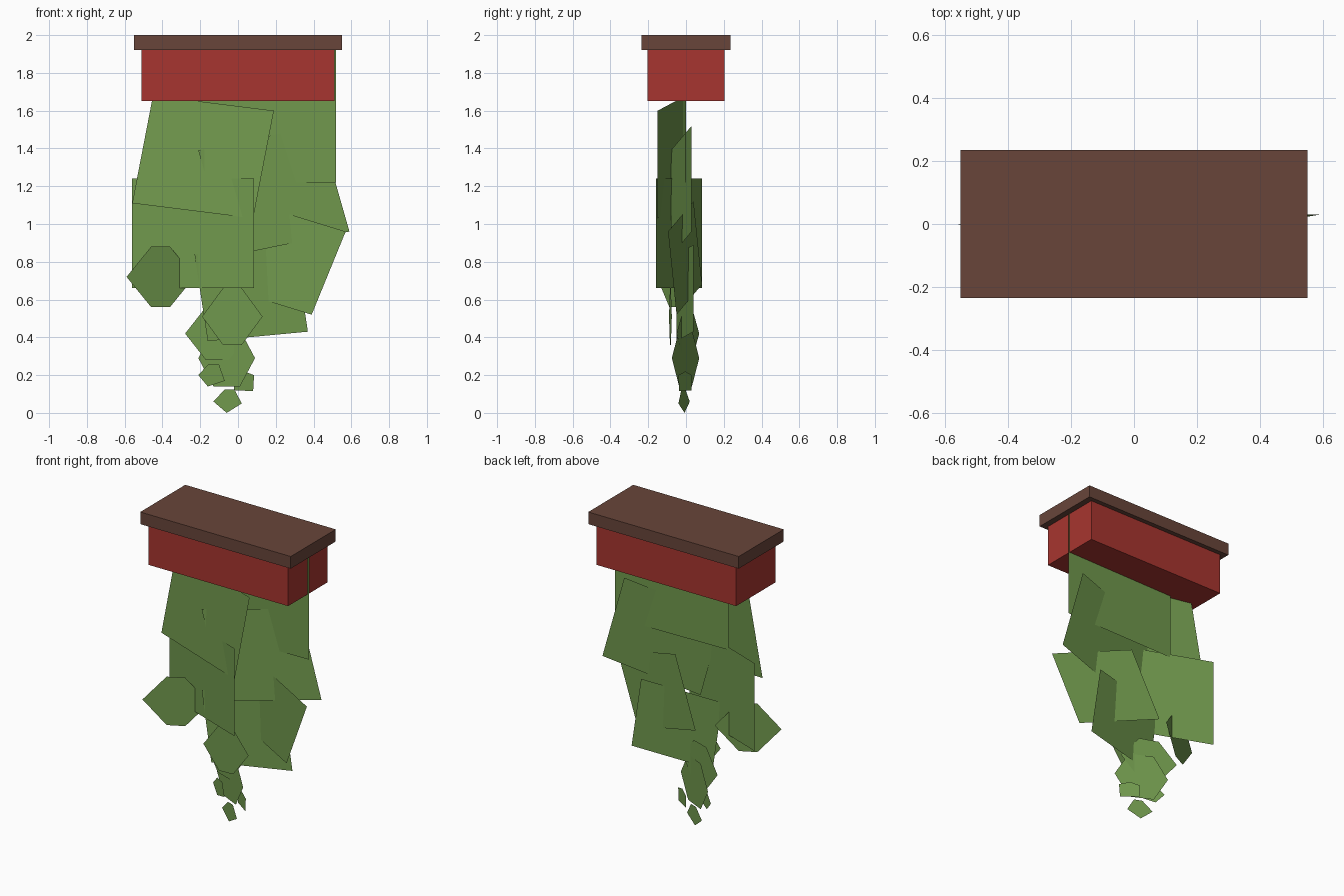
import bpy
import bmesh
from mathutils import Vector

cube = bpy.data.objects.get("Cube")
if cube:
    bpy.data.objects.remove(cube, do_unlink=True)


def make_material(name, colour):
    material = bpy.data.materials.new(name)
    material.use_nodes = True
    rgba = (*colour, 1)
    material.diffuse_color = rgba
    for node in material.node_tree.nodes:
        if node.type == 'BSDF_PRINCIPLED':
            node.inputs["Base Color"].default_value = rgba
    return material


red = make_material("planter red", (.39, .036, .029))
brown = make_material("rim brown", (.14, .06, .042))
green = make_material("leaf green", (.165, .32, .075))


def make_object(name, bm, material):
    mesh = bpy.data.meshes.new(name)
    bm.to_mesh(mesh)
    bm.free()
    mesh.materials.append(material)
    obj = bpy.data.objects.new(name, mesh)
    bpy.context.collection.objects.link(obj)
    return obj


def box(name, width, depth, bottom, top, material):
    bm = bmesh.new()
    bmesh.ops.create_cube(bm, size=1)
    bmesh.ops.scale(bm, vec=(width, depth, top - bottom), verts=bm.verts)
    bmesh.ops.translate(bm, vec=(0, 0, (top + bottom) / 2), verts=bm.verts)
    return make_object(name, bm, material)


def card(name, points):
    bm = bmesh.new()
    bm.faces.new([bm.verts.new(p) for p in points])
    return make_object(name, bm, green)


def leaf_sheet(name, first, corner, last):
    """Parallelogram from three corners; the fourth is implied."""
    first, corner, last = Vector(first), Vector(corner), Vector(last)
    return card(name, [first, corner, last, first + last - corner])


def leaf(name, outline, y_left, y_right):
    """Flat outline in x and z, swung about the vertical from y_left to y_right."""
    left = min(x for x, z in outline)
    right = max(x for x, z in outline)
    slope = (y_right - y_left) / (right - left)
    return card(name, [(x, y_left + slope * (x - left), z) for x, z in outline])


def hex_leaf(name, x, z, half_width, half_height, flat, y_left, y_right):
    outline = [(x - half_width, z), (x - flat, z - half_height),
               (x + flat, z - half_height), (x + half_width, z),
               (x + flat, z + half_height), (x - flat, z + half_height)]
    return leaf(name, outline, y_left, y_right)


# Planter body and overhanging rim
box("planter_box", 1.02, .41, 1.65, 1.92, red)
box("planter_rim", 1.1, .47, 1.92, 2, brown)

# Large overlapping sheets of foliage
leaf_sheet("upper_right_sheet", (-.56, 0, 1.11), (.08, -.15, 1.03), (.19, -.15, 1.6))
leaf_sheet("middle_right_sheet", (-.56, .085, .66), (.085, -.16, .66), (.085, -.16, 1.24))
leaf_sheet("upper_back_sheet", (-.3, -.015, 1.22), (.52, 0, 1.22), (.52, 0, 1.92))
leaf_sheet("upper_left_sheet", (-.21, -.08, 1.39), (.43, .03, 1.52), (.59, .03, .96))
leaf_sheet("middle_left_sheet", (.05, .04, 1.12), (.57, -.095, .96), (.39, -.05, .52))
leaf_sheet("lower_back_sheet", (.3, .04, .89), (.37, .04, .43), (-.16, -.05, .38))

# Six-sided leaves on the trailing stem
hex_leaf("side_leaf", -.41, .72, .18, .16, .05, -.155, .03)
hex_leaf("front_leaf", -.03, .51, .16, .15, .05, -.09, -.075)
hex_leaf("rear_leaf", -.11, .42, .17, .14, .06, .07, -.05)
hex_leaf("lower_leaf", -.06, .29, .15, .15, .07, .07, -.075)

# Small leaves at the tip
leaf("tip_leaf_right", [(-.21, .2), (-.16, .14), (-.07, .17), (-.1, .255), (-.16, .255)], .04, -.04)
leaf("tip_leaf_left", [(-.02, .12), (.08, .115), (.085, .2), (.03, .22), (-.02, .2)], .03, -.04)
leaf("tip_leaf_bottom", [(-.13, .06), (-.06, 0), (.02, .05), (-.02, .125), (-.07, .125)], .02, -.04)
